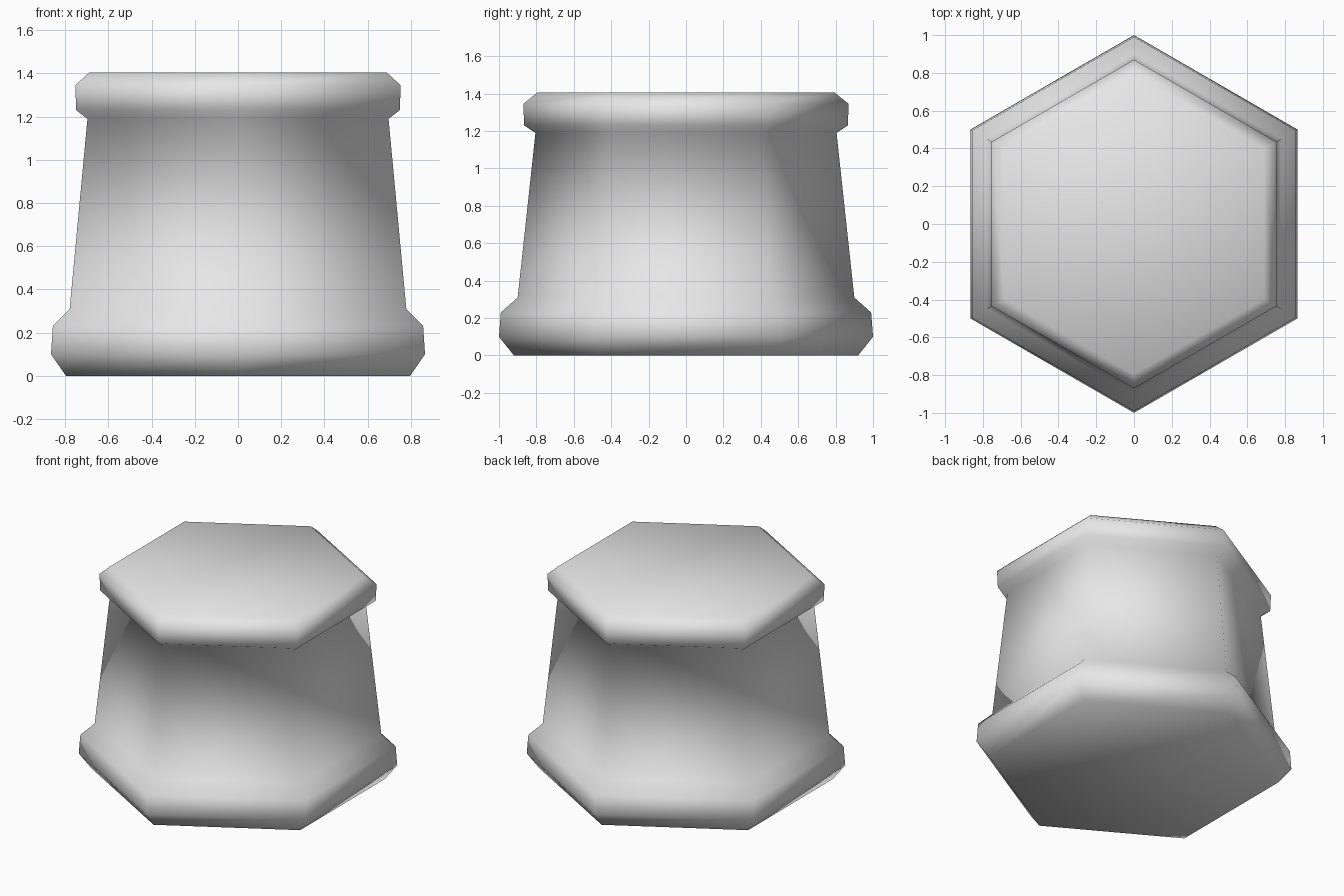
import bpy
import bmesh
from math import cos, sin, pi

cube = bpy.data.objects.get("Cube")
if cube:
    bpy.data.objects.remove(cube, do_unlink=True)

SIDES = 6

# Single plain grey material
grey = bpy.data.materials.new("light_grey")
grey.use_nodes = True
colour = (0.8, 0.8, 0.8, 1)
grey.diffuse_color = colour
grey.node_tree.nodes["Principled BSDF"].inputs["Base Color"].default_value = colour

# Corner radius and height: foot flange, tapered body, top flange
profile = [(0.92, 0), (1.0, 0.10), (0.99, 0.23), (0.90, 0.31),
           (0.805, 1.19), (0.865, 1.23), (0.87, 1.345), (0.795, 1.405)]

# Hexagonal rings joined by quads, with capped ends
bm = bmesh.new()
rings = []
for r, z in profile:
    angles = [pi / 2 + 2 * pi * i / SIDES for i in range(SIDES)]
    rings.append([bm.verts.new((r * cos(a), r * sin(a), z)) for a in angles])
for low, high in zip(rings, rings[1:]):
    for i in range(SIDES):
        j = (i + 1) % SIDES
        bm.faces.new((low[i], low[j], high[j], high[i]))
bm.faces.new(rings[0][::-1])
bm.faces.new(rings[-1])

# Shading flows smoothly over the whole solid
for face in bm.faces:
    face.smooth = True
mesh = bpy.data.meshes.new("hexagonal_pedestal")
bm.to_mesh(mesh)
bm.free()
mesh.materials.append(grey)
pedestal = bpy.data.objects.new("hexagonal_pedestal", mesh)
bpy.context.collection.objects.link(pedestal)
